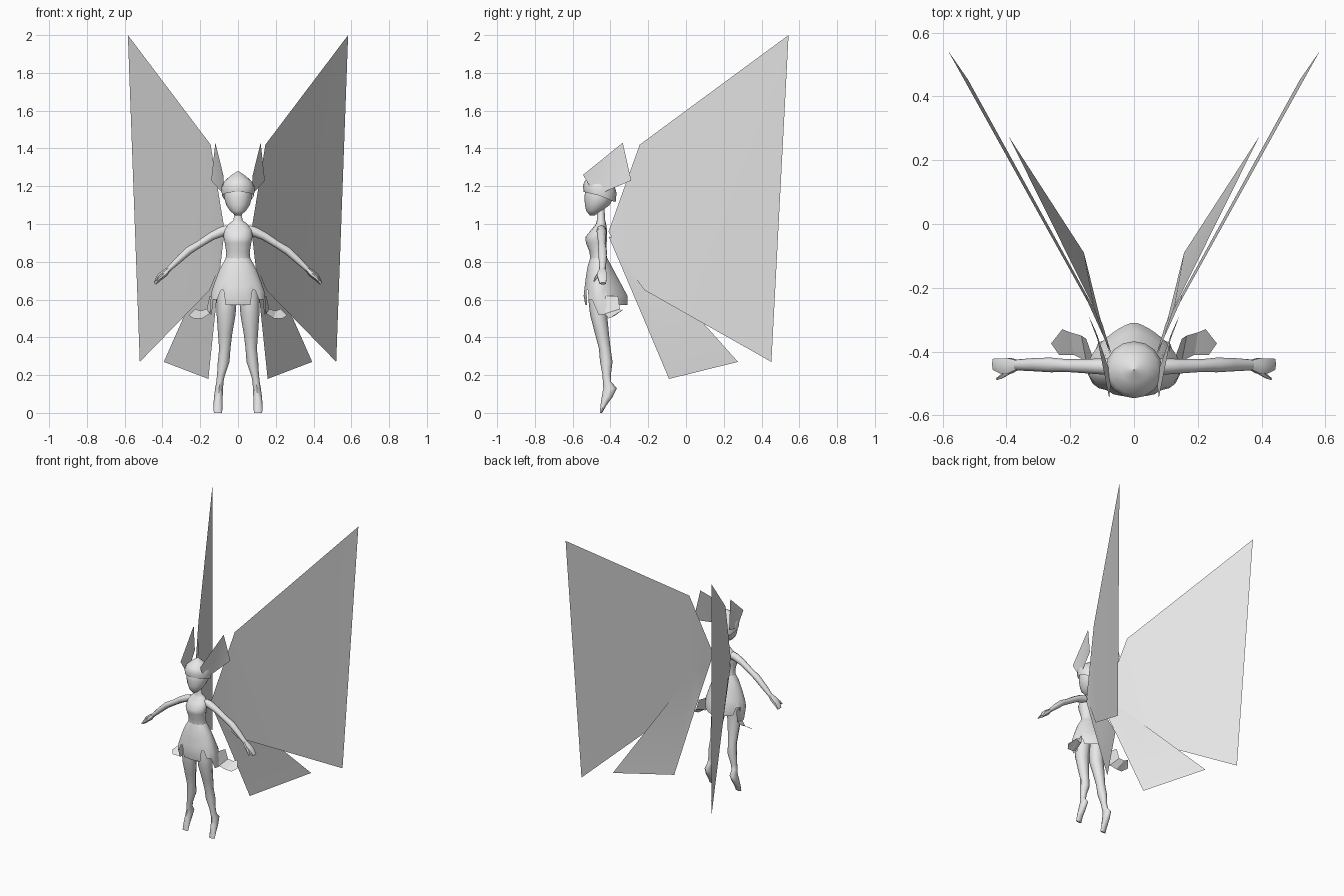
import bpy, bmesh, math
from mathutils import Vector

grey = bpy.data.materials.new("pale_grey")
grey.diffuse_color = (0.8, 0.8, 0.8, 1)


def add(name, verts, faces, angle=60):
    me = bpy.data.meshes.new(name)
    me.from_pydata([tuple(v) for v in verts], [], faces)
    me.materials.append(grey)
    bm = bmesh.new()
    bm.from_mesh(me)
    bmesh.ops.recalc_face_normals(bm, faces=bm.faces)
    bm.to_mesh(me)
    bm.free()
    ob = bpy.data.objects.new(name, me)
    bpy.context.collection.objects.link(ob)
    bpy.ops.object.select_all(action='DESELECT')
    ob.select_set(True)
    bpy.context.view_layer.objects.active = ob
    bpy.ops.object.shade_smooth_by_angle(angle=math.radians(angle))
    return ob


def loft(name, rings, n=10, tilt=None, s=1, angle=60):
    """Skin of elliptical rings (x, y, z, width radius, depth radius)."""
    u = Vector(tilt) if tilt else Vector((1, 0, 0))
    verts = []
    for x, y, z, a, b in rings:
        for i in range(n):
            t = 2 * math.pi * i / n
            p = Vector((x, y, z)) + u * a * math.cos(t) + Vector((0, b * math.sin(t), 0))
            verts.append((p.x * s, p.y, p.z))
    faces = [(r * n + i, r * n + (i + 1) % n, (r + 1) * n + (i + 1) % n, (r + 1) * n + i)
             for r in range(len(rings) - 1) for i in range(n)]
    faces += [tuple(range(n)), tuple(range((len(rings) - 1) * n, len(rings) * n))]
    return add(name, verts, faces, angle)


def sheet(name, pts, faces, s):
    return add(name, [(x * s, y, z) for x, y, z in pts], faces, 30)


# Torso and neck
loft("torso", [(0, -.45, .74, .085, .06), (0, -.46, .80, .067, .048), (0, -.467, .85, .062, .043),
               (0, -.475, .90, .07, .055), (0, -.475, .93, .076, .058), (0, -.46, .97, .075, .042),
               (0, -.45, 1.0, .05, .027), (0, -.45, 1.02, .023, .022), (0, -.452, 1.09, .02, .02)], 12)

# Head
loft("head", [(0, -.497, 1.045, .014, .012), (0, -.487, 1.07, .042, .042), (0, -.47, 1.10, .062, .065),
              (0, -.46, 1.14, .074, .078), (0, -.457, 1.19, .07, .075), (0, -.457, 1.23, .04, .04)], 12)

# Pointed hair cap with a lower back and a brow peak
n, verts = 16, []
for h, r in ((0, .98), (.3, 1.04), (.55, .9), (.8, .48), (1, .02)):
    for i in range(n):
        t = 2 * math.pi * i / n
        rim = 1.15 - .035 * max(0, math.sin(t)) + .02 * max(0, -math.sin(t))
        verts.append((.086 * r * math.cos(t), -.457 + .086 * r * math.sin(t), rim + (1.28 - rim) * h))
add("hair_cap", verts, [(r * n + i, r * n + (i + 1) % n, (r + 1) * n + (i + 1) % n, (r + 1) * n + i)
                        for r in range(4) for i in range(n)])


# Skirt with a cut hem: front panel, side lobes, long side petals and pointed back
def hem(t):
    d = abs((math.degrees(t) + 90 + 180) % 360 - 180)   # degrees away from the front
    if d < 31:
        return .57
    if d < 42:
        return .65
    if d < 66:
        return .60
    if d < 108:
        return .52
    if d < 130:
        return .62
    return .57


n, rows, verts = 48, 5, []
for k in range(rows + 1):
    f = k / rows
    for i in range(n):
        t = 2 * math.pi * (i + .5) / n
        z = .82 + (hem(t) - .82) * f
        g = min(1, (.82 - z) / .2)
        c, s = math.cos(t), math.sin(t)
        x = (.064 + .083 * g ** .75) * c
        y = -.462 + s * (.045 + (.035 * g ** .6 if s < 0 else .11 * g))
        if s > 0:
            y -= .035 * g * math.sin(2 * t if c > 0 else 2 * (math.pi - t)) * .6
        if z < .6:                                      # hem tucks in again at the front
            y += (.6 - z) * .3 * (1 if s < .3 else 0)
        verts.append((x, y, z))
add("skirt", verts, [(r * n + i, r * n + (i + 1) % n, (r + 1) * n + (i + 1) % n, (r + 1) * n + i)
                     for r in range(rows) for i in range(n)], 50)

for s, side in ((1, "right"), (-1, "left")):
    # Leg with a pointed foot
    loft(side + "_leg", [(.055, -.45, .72, .05, .055), (.06, -.465, .60, .053, .052),
                         (.063, -.463, .52, .05, .045), (.068, -.445, .42, .038, .037),
                         (.07, -.43, .34, .03, .031), (.076, -.422, .27, .031, .033),
                         (.09, -.42, .20, .021, .022), (.096, -.418, .165, .019, .022),
                         (.1, -.402, .13, .021, .036), (.104, -.417, .085, .023, .029),
                         (.106, -.437, .04, .024, .016), (.106, -.45, 0, .022, .006)], 8, s=s)

    # Arm sloping outward
    loft(side + "_arm", [(.045, -.448, .965, .034, .027), (.085, -.447, .96, .027, .026),
                         (.14, -.446, .935, .022, .023), (.21, -.444, .89, .019, .02),
                         (.26, -.442, .86, .021, .023), (.31, -.441, .815, .019, .021),
                         (.37, -.442, .758, .013, .017)], 8, (.55, 0, .83), s)

    # Hand with thumb
    loft(side + "_hand", [(.365, -.442, .762, .013, .017), (.39, -.445, .738, .019, .028),
                          (.415, -.445, .718, .018, .027), (.44, -.44, .685, .008, .02)],
         6, (.7, 0, .7), s)
    loft(side + "_thumb", [(.39, -.462, .735, .01, .01), (.415, -.478, .715, .009, .008),
                           (.43, -.486, .697, .004, .004)], 5, (.7, 0, .7), s)

    # Curled petal tail beside the skirt
    sheet(side + "_petal", [(.125, -.43, .62), (.15, -.36, .62), (.15, -.43, .525), (.165, -.35, .55),
                            (.19, -.41, .50), (.2, -.34, .54), (.235, -.41, .50), (.225, -.33, .55),
                            (.26, -.375, .515)],
          [(0, 1, 3, 2), (2, 3, 5, 4), (4, 5, 7, 6), (6, 7, 8)], s)

    # Ear-like head wing
    sheet(side + "_head_wing", [(.078, -.545, 1.26), (.12, -.335, 1.43), (.142, -.29, 1.23),
                                (.07, -.48, 1.15)], [(0, 1, 3), (1, 2, 3)], s)

    # Large upper wing, creased near the root
    sheet(side + "_upper_wing", [(.07, -.41, .96), (.145, -.245, 1.42), (.583, .543, 2.0),
                                 (.52, .452, .27), (.15, -.22, .65), (.1, -.31, .77)],
          [(0, 1, 4, 5), (1, 2, 3), (1, 3, 4)], s)

    # Small lower wing
    sheet(side + "_lower_wing", [(.075, -.41, .935), (.125, -.265, .875), (.393, .275, .27),
                                 (.157, -.09, .18), (.11, -.28, .63)],
          [(0, 1, 4), (1, 2, 3, 4)], s)
